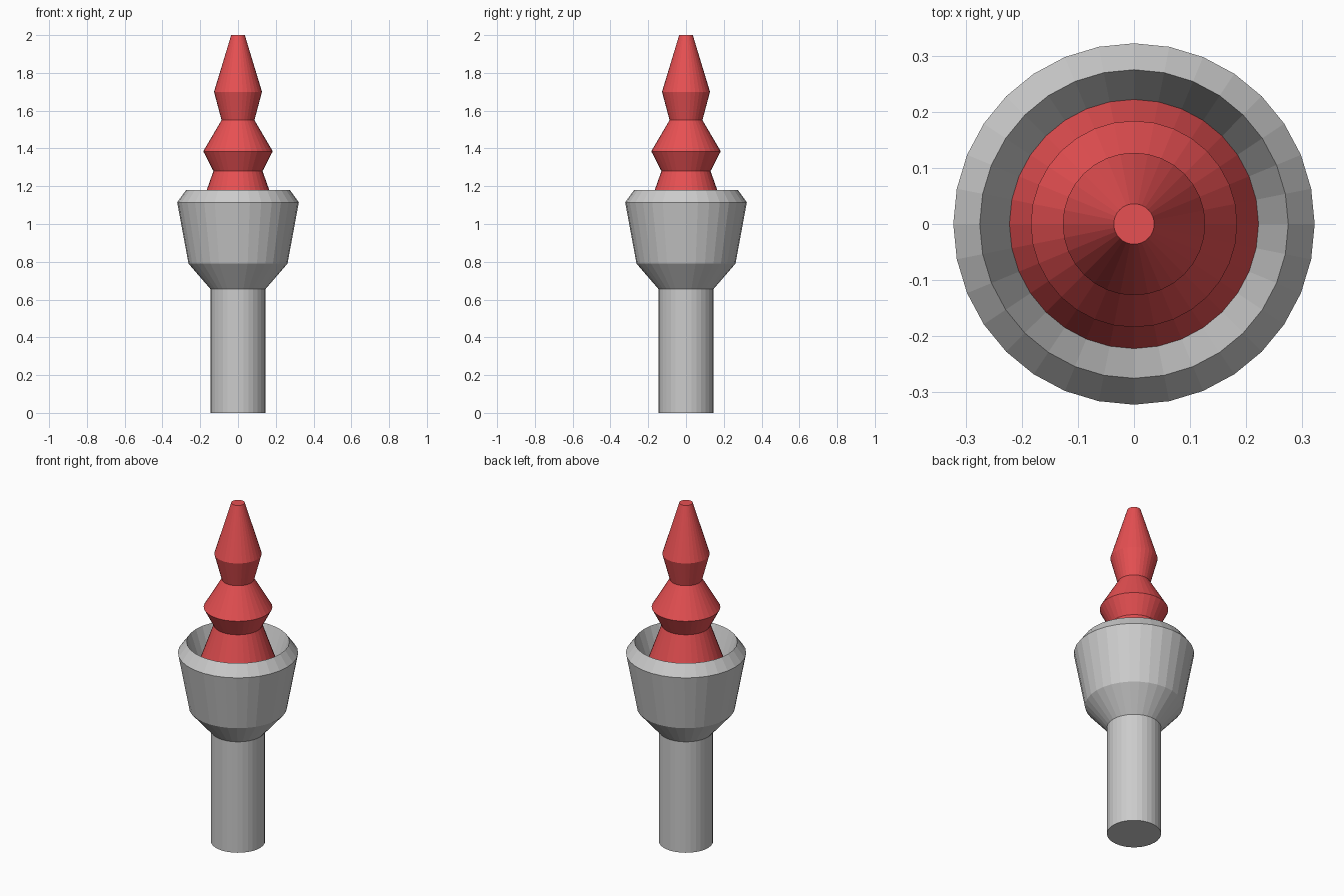
import bpy, bmesh
from math import sin, cos, pi

if "Cube" in bpy.data.objects:
    bpy.data.objects.remove(bpy.data.objects["Cube"])

SIDES = 32


def lathe(name, profile, cap_start=False, cap_end=False, color=None):
    """Spin a (radius, z) profile around z; points run so the outside faces out."""
    bm = bmesh.new()
    rings = [[bm.verts.new((r * cos(2 * pi * i / SIDES), r * sin(2 * pi * i / SIDES), z))
              for i in range(SIDES)] for r, z in profile]
    for a, b in zip(rings, rings[1:]):
        for i in range(SIDES):
            j = (i + 1) % SIDES
            bm.faces.new((a[i], a[j], b[j], b[i]))
    if cap_start:
        bm.faces.new(rings[0][::-1])
    if cap_end:
        bm.faces.new(rings[-1])
    mesh = bpy.data.meshes.new(name)
    bm.to_mesh(mesh)
    bm.free()
    obj = bpy.data.objects.new(name, mesh)
    bpy.context.collection.objects.link(obj)
    if color:
        mat = bpy.data.materials.new(name + "_red")
        mat.diffuse_color = color
        mat.use_nodes = True
        mat.node_tree.nodes["Principled BSDF"].inputs["Base Color"].default_value = mat.diffuse_color
        mesh.materials.append(mat)
    return obj


# Handle flaring into a bevelled cup whose inner wall meets the flame base
lathe("torch_handle_and_cup",
      [(0.145, 0), (0.145, 0.655), (0.262, 0.79), (0.322, 1.115),
       (0.275, 1.18), (0.222, 1.02)], cap_start=True)

# Tiered flame rising out of the cup
lathe("flame",
      [(0.222, 1.02), (0.13, 1.28), (0.184, 1.385), (0.087, 1.55),
       (0.127, 1.70), (0.036, 2.0)], cap_end=True, color=(0.8, 0.08, 0.085, 1))
